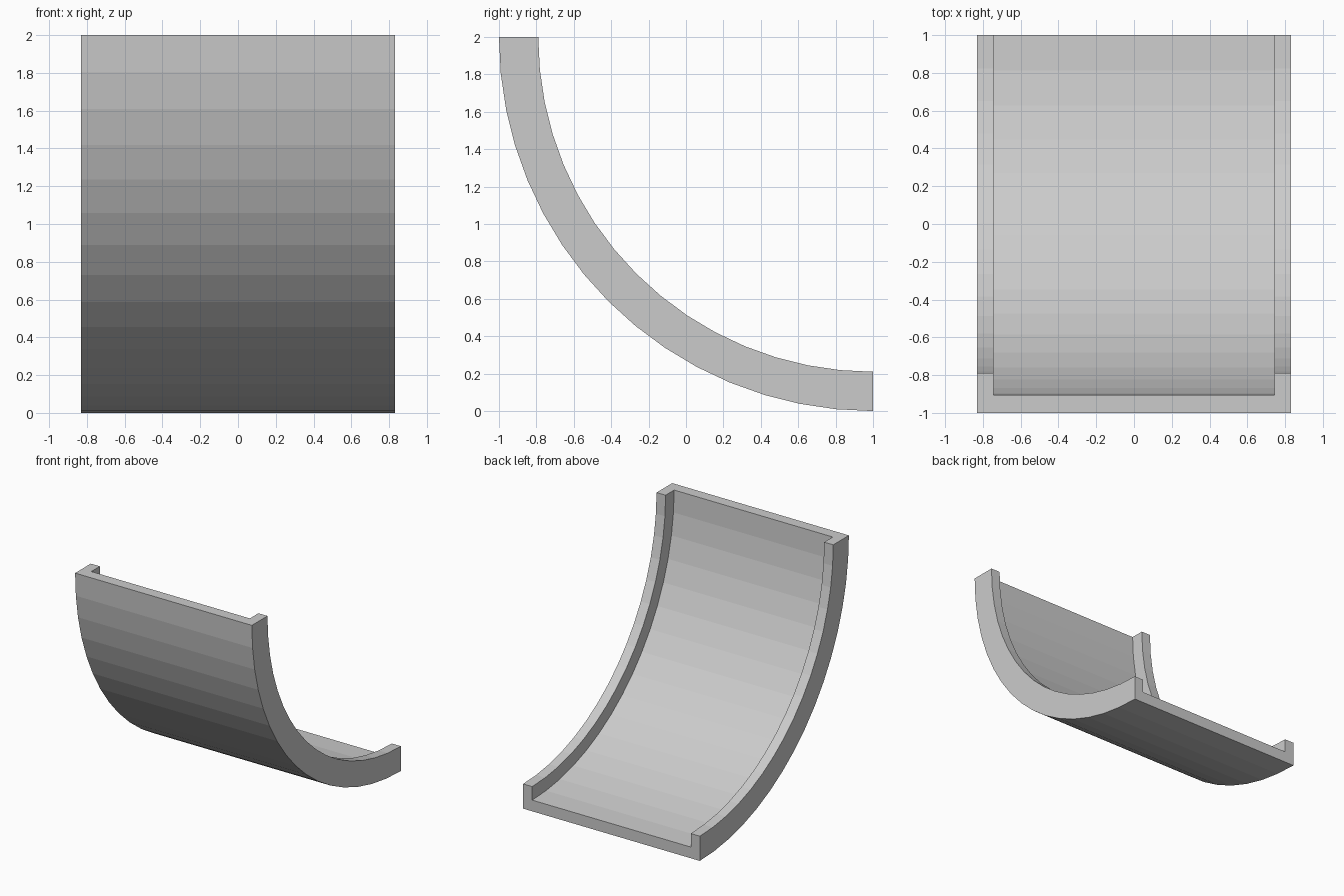
import bpy, bmesh, math

if "Cube" in bpy.data.objects:
    bpy.data.objects.remove(bpy.data.objects["Cube"])

STEPS = 16              # flat facets along the quarter arc
R_OUT, R_FLOOR, R_RIM = 2.0, 1.905, 1.79
X_OUT, X_IN = 0.83, 0.745
CENTRE_Y, CENTRE_Z = 1.0, 2.0

# U-shaped cross-section as (x, radius): thin floor with a raised rim each side
half = [(X_OUT, R_OUT), (X_OUT, R_RIM), (X_IN, R_RIM), (X_IN, R_FLOOR)]
section = half + [(-x, r) for x, r in reversed(half)]

bm = bmesh.new()

# Sweep the section through a quarter turn
rings = []
for i in range(STEPS + 1):
    a = math.radians(90) * i / STEPS
    rings.append([bm.verts.new((x, CENTRE_Y - r * math.cos(a), CENTRE_Z - r * math.sin(a)))
                  for x, r in section])

n = len(section)
for a, b in zip(rings, rings[1:]):
    for j in range(n):
        k = (j + 1) % n
        bm.faces.new((a[j], a[k], b[k], b[j]))

# End caps: two rim ends and the floor end, meeting on the outer edge
for ring in (rings[0], rings[-1]):
    bm.faces.new(ring)

bmesh.ops.recalc_face_normals(bm, faces=bm.faces)
mesh = bpy.data.meshes.new("curved_channel")
bm.to_mesh(mesh)
bm.free()
channel = bpy.data.objects.new("curved_channel", mesh)
bpy.context.collection.objects.link(channel)
